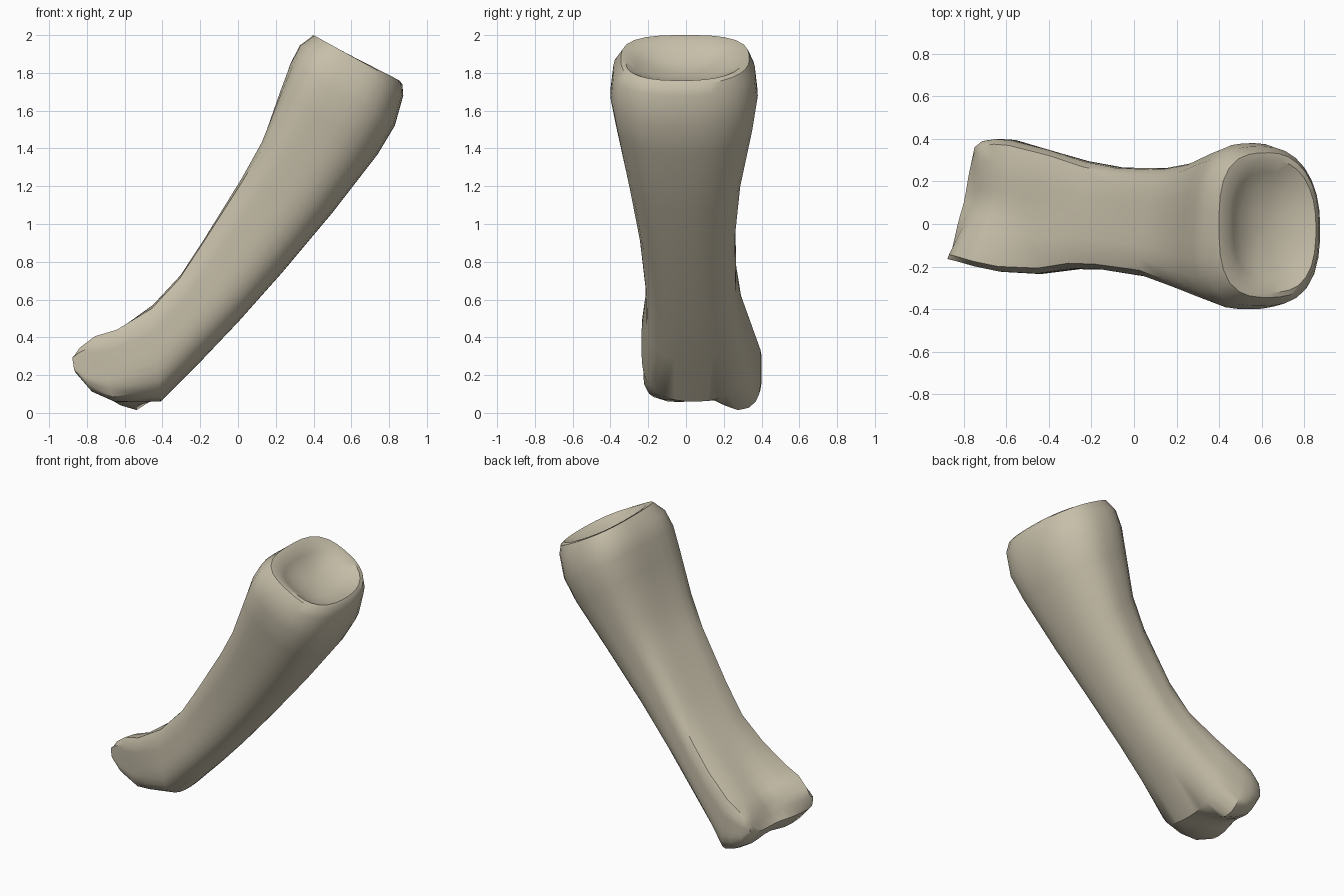
import bpy, bmesh, math
from mathutils import Vector

cube = bpy.data.objects.get("Cube")
if cube:
    bpy.data.objects.remove(cube, do_unlink=True)

SIDES = 32
HALF = SIDES // 2

# Cross-sections from the knuckle end to the cupped end.
# front-side top, back-side top, front-side bottom, back-side bottom (x, z), then y range
knuckles = [
    ((-.88, .31), (-.75, .25), (-.865, .21), (-.75, .18), (-.165, .36)),
    ((-.85, .36), (-.72, .31), (-.79, .12), (-.69, .07), (-.175, .39)),
    ((-.77, .425), (-.66, .37), (-.66, .07), (-.61, .01), (-.20, .40)),
    ((-.65, .46), (-.59, .41), (-.55, .09), (-.53, -.03), (-.225, .395)),
]
# top (x, z), bottom (x, z), y range, squareness of the top, drop of the back ridge
shaft = [
    ((-.46, .58), (-.41, .06), (-.235, .35), 7, .07),
    ((-.32, .74), (-.19, .28), (-.212, .295), 6, .10),
    ((-.20, .93), (0, .48), (-.215, .265), 6, .12),
    ((0, 1.26), (.24, .75), (-.25, .262), 5, .12),
    ((.10, 1.45), (.50, 1.06), (-.305, .29), 4, .11),
    ((.20, 1.72), (.74, 1.37), (-.37, .355), 3.2, .08),
    ((.26, 1.86), (.83, 1.52), (-.40, .38), 3, .05),
    ((.32, 1.95), (.875, 1.68), (-.385, .365), 3, .02),
    ((.40, 2.0), (.87, 1.74), (-.345, .335), 3, 0),
    ((.445, 1.97), (.855, 1.76), (-.32, .30), 2.7, 0),
]


def ring(section, top_power, low_powers, spread, groove):
    """One cross-section; the groove lifts the underside between the knuckles."""
    t0, t1, b0, b1, (y0, y1) = section
    points = []
    for i in range(SIDES):
        a = 2 * math.pi * i / SIDES
        c, s = math.cos(a), math.sin(a)
        n = top_power if s > 0 else low_powers[c > 0]
        r = (abs(c) ** n + abs(s) ** n) ** (-1 / n)
        u, v = r * c, r * s
        top = Vector(t0).lerp(Vector(t1), min(1, (u + 1) * spread))
        low = Vector(b0).lerp(Vector(b1), (u + 1) / 2)
        if s < 0:
            v *= 1 - groove * max(0, 1 - abs(u - .1) * 1.8)
        p = low.lerp(top, .5 + v / 2)
        points.append(Vector((p.x, y0 + (y1 - y0) * (u + 1) / 2, p.y)))
    return points


rings = [ring(s, 8, (7, 3), 1, .3) for s in knuckles]
for top, low, span, squareness, drop in shaft:
    ridge = (top[0] + .86 * drop, top[1] - .5 * drop)
    rings.append(ring((top, ridge, low, low, span), squareness, (2.7, 2.2), .5, 0))

# Hollow of the cupped end
rim = rings[-1]
centre = sum(rim, Vector()) / SIDES
inward = Vector((-.48, 0, -.87))
for scale, depth in ((.82, .03), (.58, .06), (.28, .078)):
    rings.append([centre + (p - centre) * scale + inward * depth for p in rim])

bm = bmesh.new()
loops = [[bm.verts.new(p) for p in points] for points in rings]
for a, b in zip(loops, loops[1:]):
    for i in range(SIDES):
        j = (i + 1) % SIDES
        bm.faces.new((a[i], a[j], b[j], b[i]))

# Close the knuckle end with strips from top to bottom
end = loops[0]
bm.faces.new((end[0], end[1], end[-1]))
for i in range(1, HALF - 1):
    bm.faces.new((end[i], end[i + 1], end[-i - 1], end[-i]))
bm.faces.new((end[HALF - 1], end[HALF], end[HALF + 1]))

# Close the hollow with a fan
hub = bm.verts.new(centre + inward * .083)
for i in range(SIDES):
    bm.faces.new((loops[-1][i], loops[-1][(i + 1) % SIDES], hub))
bmesh.ops.recalc_face_normals(bm, faces=bm.faces)

mesh = bpy.data.meshes.new("finger_bone")
bm.to_mesh(mesh)
bm.free()
bone = bpy.data.objects.new("finger_bone", mesh)
bpy.context.collection.objects.link(bone)

# Bone colour
colour = (.57, .52, .40, 1)
mat = bpy.data.materials.new("bone_beige")
mat.use_nodes = True
mat.diffuse_color = colour
mat.node_tree.nodes["Principled BSDF"].inputs["Base Color"].default_value = colour
mesh.materials.append(mat)

bpy.ops.object.select_all(action="DESELECT")
bone.select_set(True)
bpy.context.view_layer.objects.active = bone
bpy.ops.object.shade_smooth_by_angle(angle=math.radians(35))
